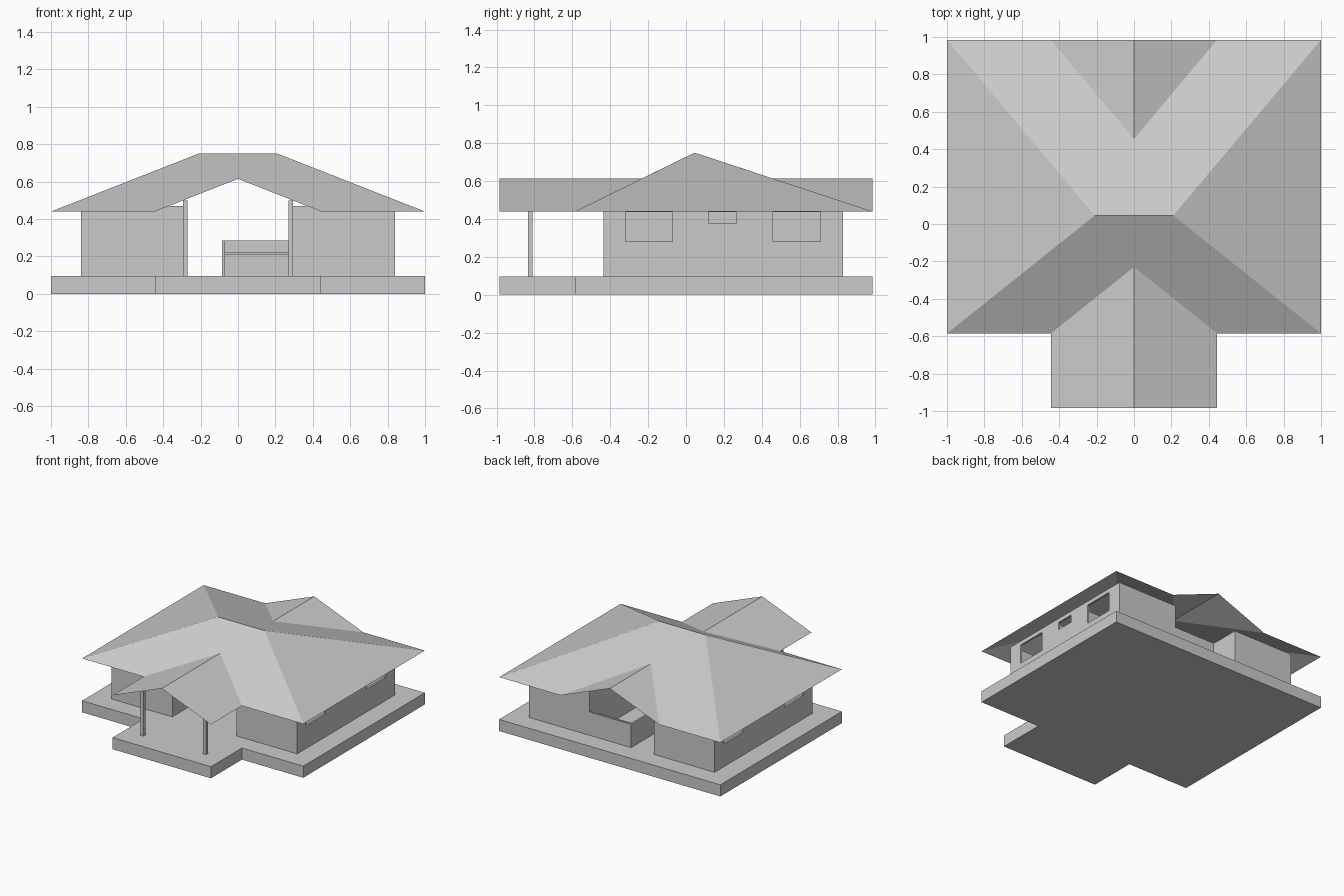
import bpy, bmesh

if "Cube" in bpy.data.objects:
    bpy.data.objects.remove(bpy.data.objects["Cube"])

FLOOR, EAVE, TOP, T = 0.095, 0.44, 0.47, 0.015


def mesh_object(name, verts, faces):
    me = bpy.data.meshes.new(name)
    me.from_pydata(verts, [], faces)
    ob = bpy.data.objects.new(name, me)
    bpy.context.collection.objects.link(ob)
    return ob


def prism(name, outline, z0, z1):
    n = len(outline)
    verts = [(x, y, z) for z in (z0, z1) for x, y in outline]
    faces = [tuple(reversed(range(n))), tuple(range(n, 2 * n))]
    faces += [(i, (i + 1) % n, n + (i + 1) % n, n + i) for i in range(n)]
    return mesh_object(name, verts, faces)


def box(name, x0, x1, y0, y1, z0, z1):
    x0, x1 = sorted((x0, x1))
    return prism(name, [(x0, y0), (x1, y0), (x1, y1), (x0, y1)], z0, z1)


def cut(ob, cutters):
    for c in cutters:
        c.hide_render = True
        m = ob.modifiers.new("opening", 'BOOLEAN')
        m.operation, m.solver, m.object = 'DIFFERENCE', 'EXACT', c
    deps = bpy.context.evaluated_depsgraph_get()
    ob.data = bpy.data.meshes.new_from_object(ob.evaluated_get(deps))
    ob.modifiers.clear()
    for c in cutters:
        bpy.data.objects.remove(c)


# T-shaped floor slab with the porch at the front
prism("floor_slab", [(-0.445, -0.985), (0.445, -0.985), (0.445, -0.585), (1, -0.585),
                     (1, 0.985), (-1, 0.985), (-1, -0.585), (-0.445, -0.585)], 0, FLOOR)

# Two mirrored wings: shells with room partitions and side windows
Y0, Y1, XI, XO = -0.435, 0.83, 0.29, 0.84
windows = [(-0.32, -0.07, 0.28), (0.12, 0.265, 0.375), (0.46, 0.71, 0.28)]
for side, s in (("left", -1), ("right", 1)):
    shell = box(side + "_wing_walls", s * XI, s * XO, Y0, Y1, FLOOR, TOP)
    rooms = [box("room_cutter", s * (XI + T), s * (XO - T), a, b, FLOOR - 0.02, TOP + 0.1)
             for a, b in ((Y0 + T, 0.04), (0.04 + T, 0.335), (0.335 + T, Y1 - T))]
    holes = [box("window_cutter", s * (XO - 0.05), s * (XO + 0.05), a, b, z, 0.437)
             for a, b, z in windows]
    cut(shell, rooms + holes)
    # Porch post
    box(side + "_porch_post", s * 0.27, s * 0.295, -0.835, -0.81, FLOOR, 0.498)

# Low kitchen wall at the back, with its return and a worktop
prism("low_kitchen_wall", [(XI, Y1), (-0.085, Y1), (-0.085, 0.5), (-0.07, 0.5),
                           (-0.07, Y1 - T), (XI, Y1 - T)], FLOOR, 0.285)
box("kitchen_worktop", -0.07, XI, 0.7, Y1 - T, 0.21, 0.225)

# Thin hipped roof, open under the front and back gables
G, GZ, RZ = 0.445, 0.615, 0.75
F, B = -0.585, 0.985
roof_verts = [
    (-1, F, EAVE), (1, F, EAVE), (1, B, EAVE), (-1, B, EAVE),        # 0-3 corners
    (-0.21, 0.045, RZ), (0.21, 0.045, RZ),                           # 4-5 ridge
    (-G, F, EAVE), (G, F, EAVE), (0, -0.23, GZ),                     # 6-8 front valley
    (-G, B, EAVE), (G, B, EAVE), (0, 0.455, GZ),                     # 9-11 back valley
    (-G, -0.985, EAVE), (G, -0.985, EAVE), (0, -0.985, GZ),          # 12-14 front gable
    (0, B, GZ)]                                                      # 15 back gable
mesh_object("roof", roof_verts, [
    (0, 4, 3), (1, 2, 5),
    (0, 6, 8, 4), (4, 8, 5), (8, 7, 1, 5),
    (3, 4, 11, 9), (4, 5, 11), (5, 2, 10, 11),
    (12, 14, 8, 6), (14, 13, 7, 8),
    (9, 11, 15), (10, 15, 11)])

# Consistent outward normals
for ob in bpy.context.collection.objects:
    bm = bmesh.new()
    bm.from_mesh(ob.data)
    if ob.name == "roof":
        for f in bm.faces:
            f.normal_update()
            if f.normal.z < 0:
                f.normal_flip()
    else:
        bmesh.ops.recalc_face_normals(bm, faces=bm.faces)
    bm.to_mesh(ob.data)
    bm.free()
